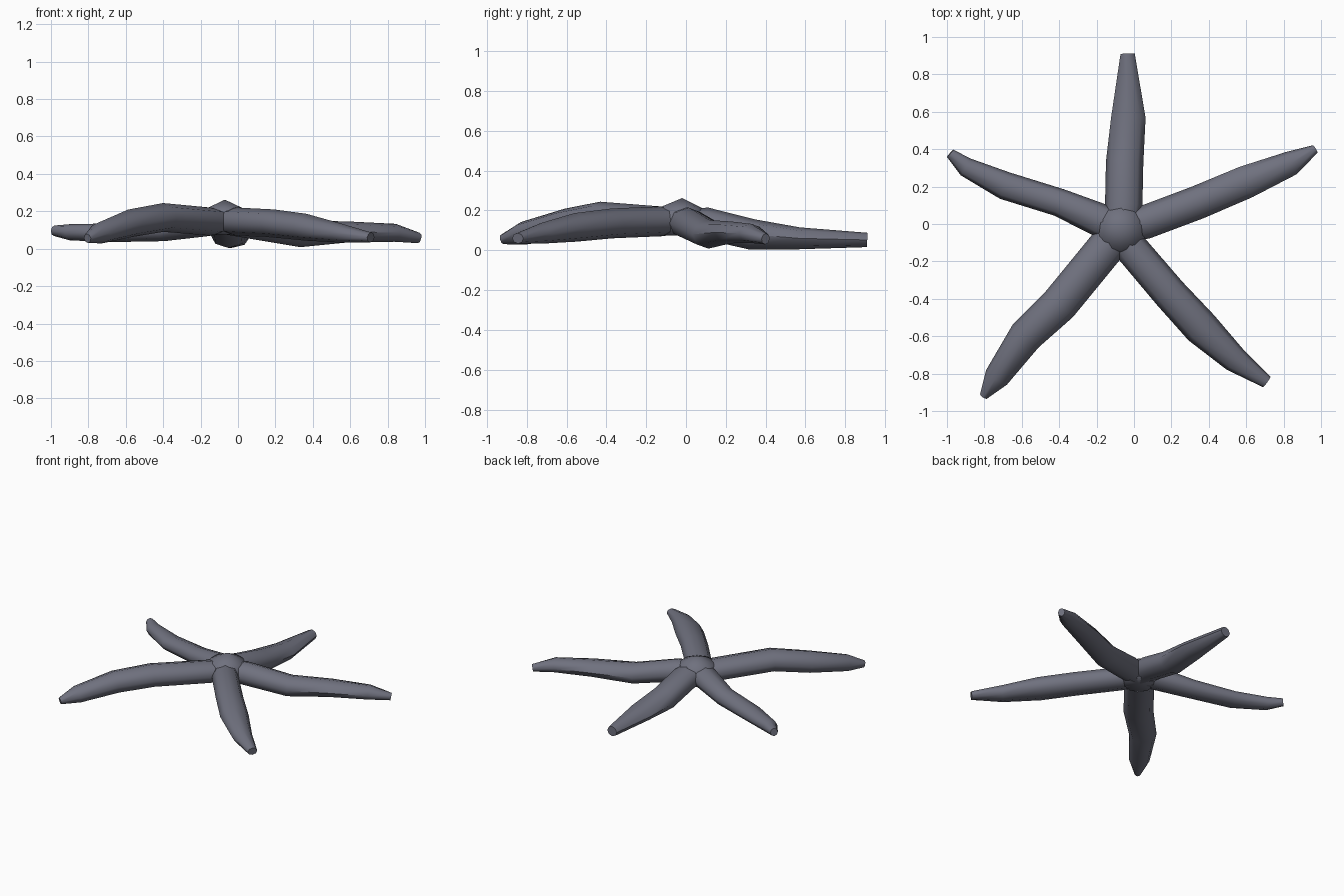
import bpy, bmesh, math
from mathutils import Vector

if "Cube" in bpy.data.objects:
    bpy.data.objects.remove(bpy.data.objects["Cube"])

skin = bpy.data.materials.new("slate grey")
skin.diffuse_color = (0.16, 0.165, 0.21, 1)
skin.use_nodes = True
skin.node_tree.nodes["Principled BSDF"].inputs["Base Color"].default_value = skin.diffuse_color

CENTRE = Vector((-0.07, -0.03, 0.145))
SIDES = 8

# Each arm: stations of (x, y, z, half width, half height) from hub to blunt tip
ARMS = {
    "back_arm": [(-0.055, 0.10, 0.135, 0.10, 0.08), (-0.05, 0.33, 0.08, 0.10, 0.077),
                 (-0.03, 0.57, 0.06, 0.092, 0.055), (-0.034, 0.91, 0.052, 0.038, 0.036)],
    "right_arm": [(0.06, 0.01, 0.135, 0.09, 0.08), (0.34, 0.115, 0.08, 0.09, 0.072),
                  (0.60, 0.225, 0.09, 0.088, 0.055), (0.84, 0.325, 0.085, 0.066, 0.048),
                  (0.968, 0.40, 0.057, 0.024, 0.028)],
    "left_arm": [(-0.18, 0.02, 0.14, 0.09, 0.075), (-0.40, 0.115, 0.10, 0.075, 0.06),
                 (-0.69, 0.205, 0.085, 0.075, 0.05), (-0.90, 0.305, 0.088, 0.052, 0.043),
                 (-0.983, 0.378, 0.096, 0.026, 0.028)],
    "front_left_arm": [(-0.15, -0.125, 0.145, 0.10, 0.075), (-0.40, -0.43, 0.167, 0.10, 0.077),
                       (-0.58, -0.60, 0.135, 0.092, 0.075), (-0.735, -0.82, 0.085, 0.068, 0.058),
                       (-0.805, -0.922, 0.055, 0.022, 0.025)],
    "front_right_arm": [(-0.01, -0.135, 0.145, 0.09, 0.075), (0.19, -0.37, 0.135, 0.092, 0.075),
                        (0.36, -0.555, 0.115, 0.096, 0.072), (0.54, -0.725, 0.085, 0.07, 0.052),
                        (0.71, -0.845, 0.06, 0.034, 0.027)],
}


def finish(name, bm):
    bmesh.ops.recalc_face_normals(bm, faces=bm.faces)
    mesh = bpy.data.meshes.new(name)
    bm.to_mesh(mesh)
    bm.free()
    mesh.materials.append(skin)
    obj = bpy.data.objects.new(name, mesh)
    bpy.context.collection.objects.link(obj)
    return obj


def make_arm(name, stations):
    """Loft an octagonal tube along the stations."""
    first = stations[0]
    root = (CENTRE.x, CENTRE.y, CENTRE.z, first[3] * 0.9, first[4] * 0.85)
    stations = [root] + stations
    pts = [Vector(s[:3]) for s in stations]
    bm = bmesh.new()
    rings = []
    for i, (x, y, z, w, h) in enumerate(stations):
        d = pts[min(i + 1, len(pts) - 1)] - pts[max(i - 1, 0)]
        d.normalize()
        side = Vector((d.y, -d.x, 0)).normalized()
        up = side.cross(d)
        ring = []
        for k in range(SIDES):
            a = 2 * math.pi * k / SIDES
            ring.append(bm.verts.new(pts[i] + side * w * math.cos(a) + up * h * math.sin(a)))
        rings.append(ring)
    for r0, r1 in zip(rings, rings[1:]):
        for k in range(SIDES):
            n = (k + 1) % SIDES
            bm.faces.new((r0[k], r0[n], r1[n], r1[k]))
    bm.faces.new(rings[0])
    bm.faces.new(rings[-1])
    return finish(name, bm)


# Central disc with a low peak
bm = bmesh.new()
hub_rings = []
for radius, z in ((0.10, 0.075), (0.14, 0.14), (0.115, 0.21)):
    hub_rings.append([bm.verts.new((CENTRE.x + radius * math.cos(2 * math.pi * k / 10 + 0.3),
                                    CENTRE.y + radius * math.sin(2 * math.pi * k / 10 + 0.3), z))
                      for k in range(10)])
peak = bm.verts.new((CENTRE.x, CENTRE.y + 0.01, 0.262))
for r0, r1 in zip(hub_rings, hub_rings[1:]):
    for k in range(10):
        bm.faces.new((r0[k], r0[(k + 1) % 10], r1[(k + 1) % 10], r1[k]))
for k in range(10):
    bm.faces.new((hub_rings[-1][k], hub_rings[-1][(k + 1) % 10], peak))
bm.faces.new(hub_rings[0])
parts = [finish("central_disc", bm)]

# Five arms
parts += [make_arm(name, stations) for name, stations in ARMS.items()]

# Smooth shading with crisp tips
for obj in parts:
    bpy.ops.object.select_all(action='DESELECT')
    obj.select_set(True)
    bpy.context.view_layer.objects.active = obj
    bpy.ops.object.shade_smooth_by_angle(angle=math.radians(60))
